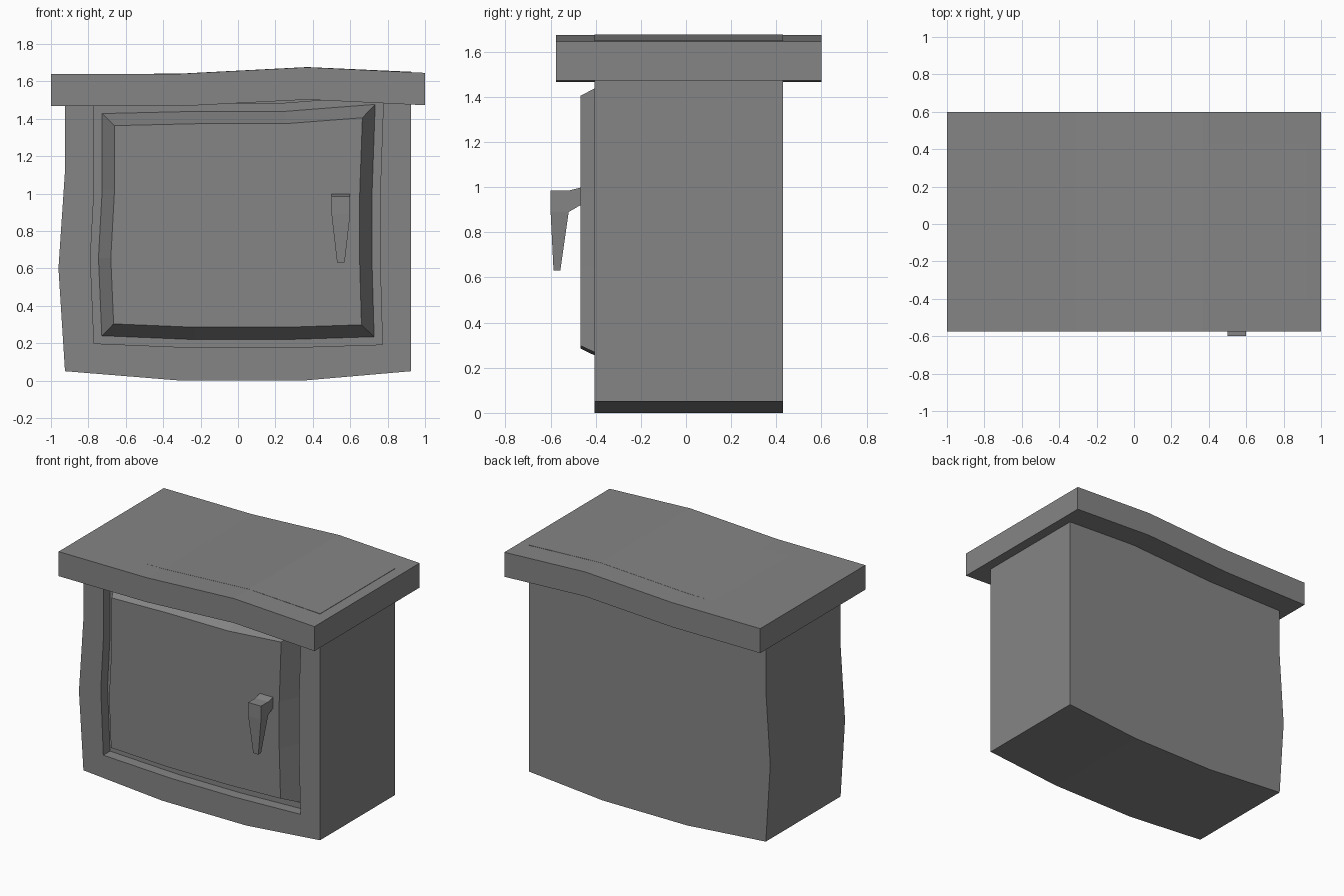
import bpy
import bmesh
from mathutils import Vector

if "Cube" in bpy.data.objects:
    bpy.data.objects.remove(bpy.data.objects["Cube"], do_unlink=True)

# Single flat grey
grey = bpy.data.materials.new("plain grey")
grey.use_nodes = True
colour = (0.235, 0.235, 0.235, 1)
grey.diffuse_color = colour
grey.node_tree.nodes["Principled BSDF"].inputs["Base Color"].default_value = colour


def finish(name, bm):
    """Turn a bmesh into a named, flat shaded object."""
    bmesh.ops.recalc_face_normals(bm, faces=bm.faces)
    mesh = bpy.data.meshes.new(name)
    bm.to_mesh(mesh)
    bm.free()
    mesh.materials.append(grey)
    obj = bpy.data.objects.new(name, mesh)
    bpy.context.scene.collection.objects.link(obj)
    return obj


def loft(name, rings, cap_start=True, cap_end=True):
    """Skin (outline, depth) rings with quads; outlines are x, z points."""
    bm = bmesh.new()
    loops = [[bm.verts.new((x, depth, z)) for x, z in outline]
             for outline, depth in rings]
    for near, far in zip(loops, loops[1:]):
        for i in range(len(near)):
            bm.faces.new((near[i - 1], near[i], far[i], far[i - 1]))
    if cap_start:
        bm.faces.new(loops[0])
    if cap_end:
        bm.faces.new(loops[-1])
    return finish(name, bm)


def grow(outline, amount):
    """Push an anticlockwise outline outwards by an even margin."""
    grown = []
    for i, point in enumerate(outline):
        here = Vector(point)
        before = (here - Vector(outline[i - 1])).normalized()
        after = (Vector(outline[(i + 1) % len(outline)]) - here).normalized()
        n1 = Vector((before.y, -before.x))
        n2 = Vector((after.y, -after.x))
        grown.append(here + (n1 + n2) * amount / (1 + n1.dot(n2)))
    return grown


# Outlines: four corners with two bends on every side
body_outline = [
    (-.925, .05), (-.31, 0), (.35, 0),
    (.925, .05), (.925, .6), (.925, 1.12),
    (.925, 1.651), (.37, 1.676), (-.31, 1.641),
    (-.925, 1.638), (-.925, 1.12), (-.96, .6)]
door_outline = [
    (-.665, .303), (-.23, .285), (.25, .285),
    (.66, .298), (.65, .65), (.65, .98),
    (.665, 1.405), (.25, 1.373), (-.23, 1.373),
    (-.66, 1.363), (-.66, 1.02), (-.68, .655)]
door_base = grow(door_outline, .066)
recess = grow(door_base, .043)

# Cabinet body with a shallow recess around the door
FRONT, BACK, FLOOR = -.405, .43, -.33
loft("cabinet_body", [(body_outline, BACK), (body_outline, FRONT),
                      (recess, FRONT), (recess, FLOOR)])

# Door panel with sloping edges
loft("door", [(door_base, FLOOR), (door_outline, -.468)])

# Overhanging top slab
top_edge = [(1, 1.645), (.37, 1.675), (-.31, 1.64), (-1, 1.64)]
thickness = .173
slab = [(x, z - thickness) for x, z in reversed(top_edge)] + top_edge
loft("top_slab", [(slab, -.575), (slab, .6)])

# Handle: side profile given width, tapering towards its tip
side = [(-.46, 1), (-.52, .985), (-.6, .985), (-.6, .89),
        (-.587, .63), (-.557, .63), (-.52, .89), (-.46, .925)]
bm = bmesh.new()
flanks = []
for sign in (-1, 1):
    ring = [bm.verts.new((.55 + sign * (.02 if z < .7 else .05), y, z))
            for y, z in side]
    bm.faces.new(ring[:4] + ring[6:])
    bm.faces.new(ring[3:7])
    flanks.append(ring)
left, right = flanks
for i in range(len(side)):
    bm.faces.new((left[i - 1], left[i], right[i], right[i - 1]))
finish("door_handle", bm)
